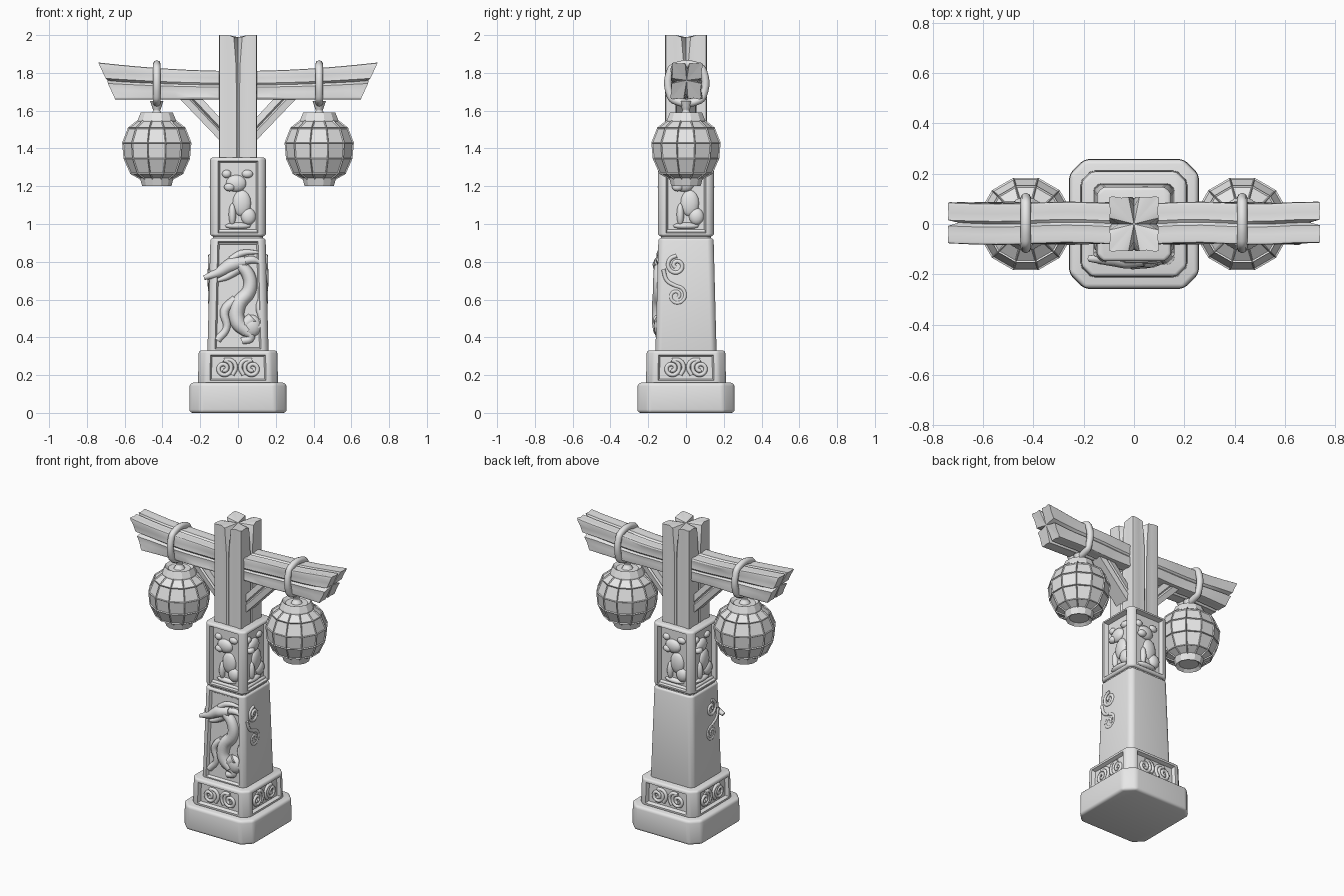
import bpy, bmesh, math
from mathutils import Matrix, Vector

if "Cube" in bpy.data.objects:
    bpy.data.objects.remove(bpy.data.objects["Cube"])

stone = bpy.data.materials.new("pale_grey")
stone.use_nodes = True
GREY = (0.8, 0.8, 0.8, 1)
stone.diffuse_color = GREY
for node in stone.node_tree.nodes:
    if node.type == 'BSDF_PRINCIPLED':
        node.inputs["Base Color"].default_value = GREY

QUARTERS = [k * math.pi / 2 for k in range(4)]


def activate(obj):
    bpy.ops.object.select_all(action='DESELECT')
    obj.select_set(True)
    bpy.context.view_layer.objects.active = obj


def smooth(obj, angle):
    activate(obj)
    bpy.ops.object.shade_smooth_by_angle(angle=math.radians(angle))


def finish(name, bm, angle=35):
    bmesh.ops.recalc_face_normals(bm, faces=bm.faces)
    mesh = bpy.data.meshes.new(name)
    bm.to_mesh(mesh)
    bm.free()
    obj = bpy.data.objects.new(name, mesh)
    bpy.context.collection.objects.link(obj)
    mesh.materials.append(stone)
    if angle:
        smooth(obj, angle)
    return obj


def loft(rings):
    """Skin a list of equal closed rings and cap both ends."""
    bm = bmesh.new()
    rows = [[bm.verts.new(p) for p in ring] for ring in rings]
    n = len(rows[0])
    for a, b in zip(rows, rows[1:]):
        for i in range(n):
            j = (i + 1) % n
            bm.faces.new((a[i], a[j], b[j], b[i]))
    for row in (rows[0], rows[-1]):
        cap = bm.faces.new(row)
        if n > 12:
            bmesh.ops.poke(bm, faces=[cap])
    bmesh.ops.recalc_face_normals(bm, faces=bm.faces)
    return bm


def place(u, out, z, angle):
    """Point on a side of the pillar: across, outward, up."""
    return Matrix.Rotation(angle, 3, 'Z') @ Vector((u, -out, z))


def block(name, z0, z1, h0, h1, chamfer, bevel, sides=(), margin=0, depth=0):
    """Rounded stone block with cut corners and sunken panels."""
    def ring(h, z):
        c = h - chamfer
        return [(x, y, z) for x, y in ((c, -h), (h, -c), (h, c), (c, h),
                                       (-c, h), (-h, c), (-h, -c), (-c, -h))]
    bm = loft([ring(h0, z0), ring(h1, z1)])
    bmesh.ops.bevel(bm, geom=bm.edges[:], offset=bevel, segments=3,
                    profile=0.5, affect='EDGES', clamp_overlap=True)
    bm.normal_update()
    for angle in sides:
        way = place(0, 1, 0, angle)
        face = max((f for f in bm.faces if f.normal.dot(way) > 0.95),
                   key=lambda f: f.calc_area())
        bmesh.ops.inset_individual(bm, faces=[face], thickness=margin)
        bmesh.ops.inset_individual(bm, faces=[face], thickness=0.012, depth=-depth)
    return finish(name, bm)


def tube(name, points, radii, cyclic=False):
    """Smooth tapering rod through the points."""
    curve = bpy.data.curves.new(name, 'CURVE')
    curve.dimensions = '3D'
    curve.bevel_depth = 1
    curve.bevel_resolution = 2
    curve.resolution_u = 5
    curve.use_fill_caps = True
    spline = curve.splines.new('BEZIER')
    spline.bezier_points.add(len(points) - 1)
    spline.use_cyclic_u = cyclic
    for k, (bp, p) in enumerate(zip(spline.bezier_points, points)):
        bp.co = p
        bp.handle_left_type = bp.handle_right_type = 'AUTO'
        bp.radius = radii[k] if isinstance(radii, (list, tuple)) else radii
    curve.materials.append(stone)
    obj = bpy.data.objects.new(name, curve)
    bpy.context.collection.objects.link(obj)
    activate(obj)
    bpy.ops.object.convert(target='MESH')
    smooth(bpy.context.object, 50)


def blobs(name, shapes, angle):
    """Carved rounded masses on one side of the pillar."""
    bm = bmesh.new()
    for u, out, z, ru, rd, rz in shapes:
        m = Matrix.Translation(place(u, out, z, angle)) @ Matrix.Rotation(angle, 4, 'Z')
        bmesh.ops.create_uvsphere(bm, u_segments=14, v_segments=8, radius=1,
                                  matrix=m @ Matrix.Diagonal((ru, rd, rz, 1)))
    finish(name, bm, 60)


def scroll(name, u, out, z, size, thick, flip, angle, turns=1.6):
    pts = []
    for k in range(13):
        t = k / 12
        a, r = math.pi / 2 + t * turns * math.tau, size * (1 - 0.8 * t)
        pts.append(place(u + flip * r * math.cos(a), out, z + r * math.sin(a), angle))
    tube(name, pts, thick)


def grooved(hx, hy, groove, width):
    """Squared timber section, split down the middle of each side."""
    pts = []
    for k, (h, w) in enumerate(((hy, hx), (hx, hy), (hy, hx), (hx, hy))):
        for u, d in ((-0.97, 0.003), (-0.85, 0), (-0.5, 0.005), (-width, 0.002),
                     (0, groove), (width, 0.002), (0.5, 0.006), (0.85, 0), (0.97, 0.003)):
            p = place(u * w, h - d, 0, QUARTERS[k])
            pts.append((p.x, p.y, u == 0))
    return pts


# Stone pedestal and pillar
block("base_slab", 0, 0.16, 0.258, 0.256, 0.06, 0.018)
block("scroll_plinth", 0.15, 0.33, 0.212, 0.208, 0.04, 0.014, QUARTERS, 0.012, 0.022)
block("lower_pillar", 0.32, 0.925, 0.162, 0.146, 0.022, 0.012, [0], 0.008, 0.018)
block("pillar_neck", 0.89, 0.97, 0.132, 0.132, 0.02, 0.008)
block("upper_pillar", 0.935, 1.352, 0.148, 0.148, 0.025, 0.014, QUARTERS, 0.006, 0.03)

# Carved scrolls and seated animals on every side
for q in QUARTERS:
    for s in (-1, 1):
        scroll("plinth_scroll", s * 0.075, 0.19, 0.235, 0.045, 0.011, s, q)
        tube("plinth_scroll_stem", [place(s * u, 0.19, z, q) for u, z in
             ((0.075, 0.28), (0.03, 0.275), (0.012, 0.24), (0.03, 0.2))], 0.011)
    blobs("animal_carving", [
        (-0.01, 0.118, 1.215, 0.055, 0.026, 0.045), (-0.045, 0.128, 1.195, 0.03, 0.022, 0.022),
        (-0.06, 0.115, 1.265, 0.025, 0.02, 0.022), (0.05, 0.115, 1.265, 0.03, 0.02, 0.022),
        (0.02, 0.115, 1.11, 0.05, 0.024, 0.07), (0.055, 0.118, 1.04, 0.04, 0.026, 0.045),
        (-0.03, 0.118, 1.05, 0.02, 0.024, 0.06), (0.0, 0.115, 0.99, 0.07, 0.024, 0.018)], q)

# Side scrolls on the lower pillar
for s in (-1, 1):
    for z, flip in ((0.78, s), (0.62, -s)):
        scroll("pillar_scroll", -s * 0.05, 0.148, z, 0.052, 0.011, flip, s * math.pi / 2, 1.4)
    tube("pillar_scroll_stem", [place(-s * u, 0.15, z, s * math.pi / 2) for u, z in
         ((0.05, 0.67), (0.1, 0.7), (0.12, 0.76))], 0.011)

# Horned beast on the front of the lower pillar
BEAST = {
    "beast_body": (((0.0, 0.79), (0.055, 0.73), (0.06, 0.65), (0.0, 0.57), (0.0, 0.48), (0.05, 0.43)),
                   (0.03, 0.035, 0.037, 0.042, 0.042, 0.035)),
    "beast_head": (((0.04, 0.8), (-0.03, 0.785), (-0.1, 0.745), (-0.18, 0.715)),
                   (0.03, 0.04, 0.028, 0.012)),
    "beast_jaw": (((0.0, 0.76), (-0.06, 0.72), (-0.11, 0.7)), (0.025, 0.018, 0.009)),
    "beast_horn": (((-0.04, 0.81), (0.02, 0.845), (0.12, 0.85)), (0.018, 0.018, 0.007)),
    "beast_ear": (((0.02, 0.8), (0.08, 0.81), (0.13, 0.79)), (0.022, 0.02, 0.007)),
    "beast_foreleg": (((-0.01, 0.6), (-0.07, 0.54), (-0.06, 0.45), (-0.11, 0.385)),
                      (0.028, 0.025, 0.02, 0.022)),
    "beast_hindleg": (((0.08, 0.5), (0.03, 0.45), (0.07, 0.4), (0.02, 0.38)),
                      (0.035, 0.03, 0.022, 0.02)),
    "beast_tail": (((0.08, 0.43), (0.125, 0.48), (0.11, 0.56), (0.12, 0.62)),
                   (0.025, 0.02, 0.016, 0.008)),
}
for name, (path, radii) in BEAST.items():
    tube(name, [place(u, 0.138, z, 0) for u, z in path], radii)
blobs("beast_haunch", [(0.07, 0.137, 0.46, 0.055, 0.034, 0.06)], 0)

# Split timber post
rings = []
for z, g, w in ((1.33, 0.008, 0.08), (1.6, 0.01, 0.08), (1.83, 0.012, 0.1), (1.99, 0.04, 0.22)):
    rings.append([(x, y, z - (0.03 if mid and z > 1.9 else 0) + (0.01 if z > 1.9 and abs(x * y) > 0.004 else 0))
                  for x, y, mid in grooved(0.1, 0.11, g, w)])
finish("post", loft(rings), 30)

# Upswept cross beam with slanted, split ends
rings = []
for k in range(-8, 9):
    s = k / 8
    end = abs(k) == 8
    top, bottom = 1.81 + 0.045 * s * s, 1.66
    ring = []
    for y, v, mid in grooved(0.082, (top - bottom) / 2, 0.01 + 0.022 * s ** 4, 0.14):
        z = (top + bottom) / 2 + v
        x = s * (0.65 + 0.09 * (z - bottom) / 0.195) * (0.96 if mid and end else 1)
        ring.append((x, y + 0.003 + 0.004 * math.sin(9 * s + z * 20), z))
    rings.append(ring)
finish("cross_beam", loft(rings), 30)

# Lantern outline: radius, height
LANTERN = ((0.08, 1.2), (0.09, 1.235), (0.145, 1.265), (0.182, 1.345),
           (0.19, 1.43), (0.158, 1.51), (0.105, 1.55), (0.088, 1.59))
for s in (-1, 1):
    cx = s * 0.43
    # Diagonal brace
    rings = []
    for (xa, za), (xb, zb) in (((0.085, 1.43), (0.085, 1.55)), ((0.32, 1.675), (0.2, 1.675))):
        rings.append([(s * (xa + (xb - xa) * t), y, za + (zb - za) * t) for t, y in
                      ((0, -0.05), (0.4, -0.055), (0.5, -0.04), (0.6, -0.055), (1, -0.05),
                       (1, 0.05), (0.6, 0.055), (0.5, 0.04), (0.4, 0.055), (0, 0.05))])
    finish("brace", loft(rings), 25)

    # Strap around the beam and lantern hanger
    strap = [(cx, 0.004 + y, z) for y, z in ((-0.065, 1.832), (0.065, 1.832), (0.086, 1.81), (0.086, 1.68),
                                             (0.065, 1.655), (-0.065, 1.655), (-0.086, 1.68), (-0.086, 1.81))]
    tube("beam_strap", strap, 0.021, True)
    tube("lantern_hanger", [(cx, 0, z) for z in (1.65, 1.625, 1.6, 1.575)], (0.035, 0.027, 0.018, 0.035))

    # Ribbed lantern with sunken panels and open foot
    bm = loft([[(cx + r * math.cos((i + 0.5) * math.tau / 12), r * math.sin((i + 0.5) * math.tau / 12), z)
                for i in range(12)] for r, z in LANTERN])
    bm.normal_update()
    panels = [f for f in bm.faces if 1.24 < f.calc_center_median().z < 1.54]
    caps = [f for f in bm.faces if len(f.verts) == 12]
    bmesh.ops.inset_individual(bm, faces=panels, thickness=0.007, depth=-0.006)
    bmesh.ops.inset_individual(bm, faces=caps, thickness=0.02, depth=-0.015)
    finish("lantern", bm, 0)
